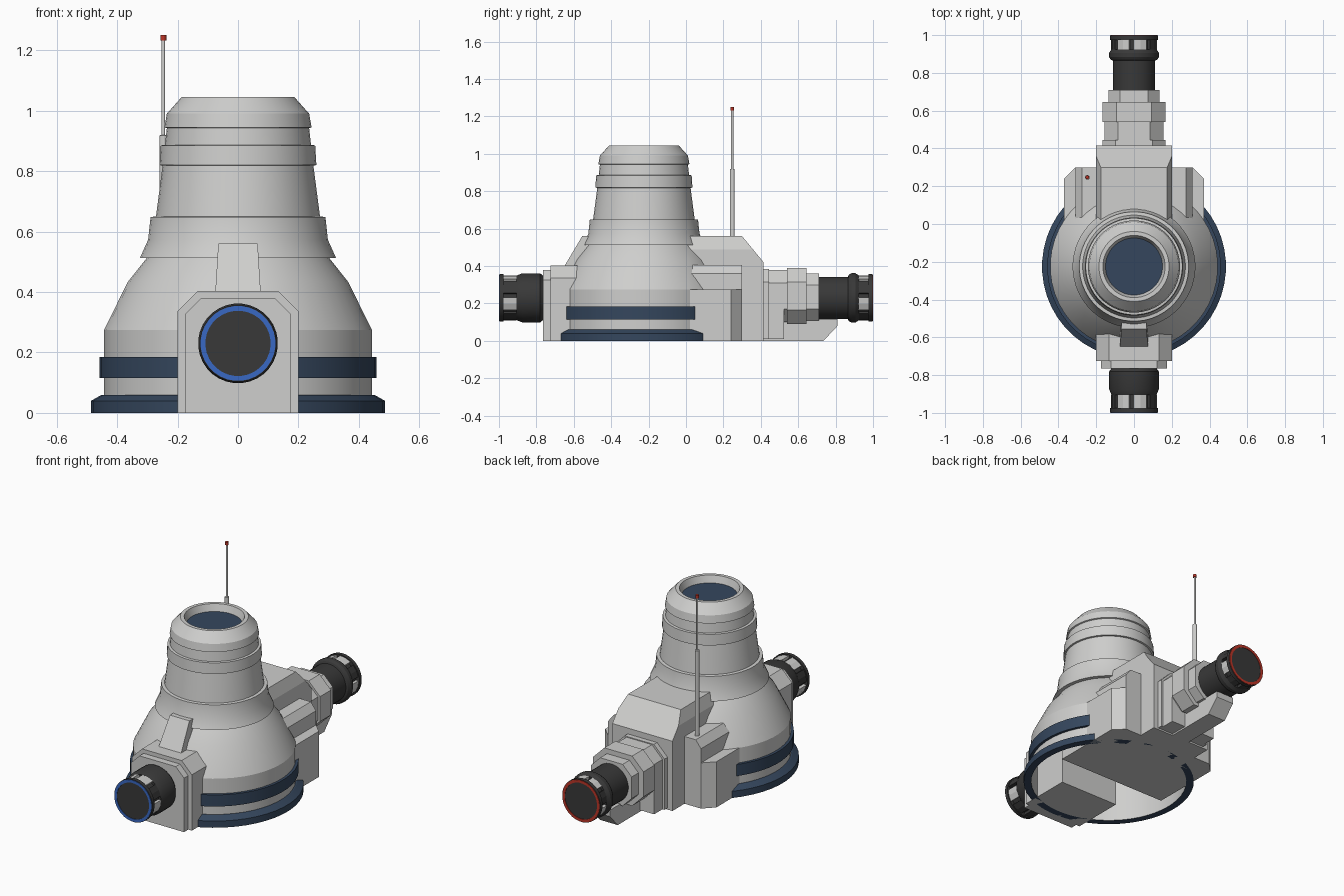
import bpy, bmesh, math
from mathutils import Vector

if "Cube" in bpy.data.objects:
    bpy.data.objects.remove(bpy.data.objects["Cube"])


def material(name, r, g, b):
    m = bpy.data.materials.new(name)
    m.diffuse_color = (r, g, b, 1)
    m.use_nodes = True
    m.node_tree.nodes["Principled BSDF"].inputs["Base Color"].default_value = m.diffuse_color
    return m


GREY = material("light_grey", 0.62, 0.62, 0.61)
NAVY = material("navy", 0.035, 0.062, 0.11)
DARK = material("charcoal", 0.04, 0.04, 0.04)
BLUE = material("blue", 0.04, 0.14, 0.55)
RED = material("red", 0.5, 0.035, 0.02)


def finish(name, bm, mat, smooth=False, normals=True):
    if normals:
        bmesh.ops.recalc_face_normals(bm, faces=bm.faces)
    me = bpy.data.meshes.new(name)
    bm.to_mesh(me)
    bm.free()
    ob = bpy.data.objects.new(name, me)
    bpy.context.collection.objects.link(ob)
    me.materials.append(mat)
    if smooth:
        bpy.ops.object.select_all(action='DESELECT')
        ob.select_set(True)
        bpy.context.view_layer.objects.active = ob
        bpy.ops.object.shade_smooth_by_angle(angle=math.radians(25))
    return ob


def lathe(name, prof, mat, centre, axis='Z', n=48):
    """Revolve (radius, height) points about an axis; radius 0 closes an end."""
    bm = bmesh.new()
    rings = []
    for r, h in prof:
        ring = []
        for i in range(n if r > 0 else 1):
            a = 2 * math.pi * (i + 0.5) / n
            u, v = r * math.cos(a), r * math.sin(a)
            p = (u, v, h) if axis == 'Z' else (u, h, v)
            ring.append(bm.verts.new(Vector(p) + Vector(centre)))
        rings.append(ring)
    for a, b in zip(rings, rings[1:]):
        for i in range(n):
            j = (i + 1) % n
            q = [a[i % len(a)], a[j % len(a)], b[j % len(b)], b[i % len(b)]]
            bm.faces.new(list(dict.fromkeys(q)))
    return finish(name, bm, mat, True)


def prism(name, pts, lo, hi, axis, mat=GREY):
    """Extrude a 2D outline along an axis: X uses (y,z), Y uses (x,z), Z uses (x,y)."""
    def pos(p, t):
        return {'X': (t, *p), 'Y': (p[0], t, p[1]), 'Z': (*p, t)}[axis]
    bm = bmesh.new()
    a = [bm.verts.new(pos(p, lo)) for p in pts]
    b = [bm.verts.new(pos(p, hi)) for p in pts]
    bm.faces.new(a)
    bm.faces.new(b)
    for i in range(len(pts)):
        j = (i + 1) % len(pts)
        bm.faces.new((a[i], a[j], b[j], b[i]))
    return finish(name, bm, mat)


def arch(hw, z0, z1, c, c0=0):
    """Box outline with chamfered top corners and optional bottom chamfers."""
    right = [(hw - c0, z0), (hw, z0 + c0)] if c0 else [(hw, z0)]
    right += [(hw, z1 - c), (hw - c, z1)]
    return right + [(-x, z) for x, z in reversed(right)]


# Tower: open-bottomed stepped shell with a recessed top
C = (0, -0.225, 0)
lathe("tower", [(.444, 0), (.444, .275), (.365, .434), (.302, .513), (.325, .513),
                (.298, .573), (.29, .648), (.272, .65), (.25, .818), (.26, .82),
                (.256, .885), (.242, .887), (.236, .942), (.244, .945), (.236, .99),
                (.186, 1.046), (.165, 1.046), (.151, 1.005)], GREY, C)
lathe("tower_vent", [(.152, 1.005), (0, 1.005)], NAVY, C)
lathe("base_ring", [(.444, 0), (.487, 0), (.487, .04), (.452, .06), (.444, .06)], NAVY, C)
lathe("tower_band", [(.444, .115), (.46, .115), (.46, .185), (.444, .185)], NAVY, C)

# Front inlet housing
prism("front_housing", arch(.2, 0, .404, .068), -.725, -.4, 'Y')
prism("front_plate", arch(.176, 0, .38, .055), -.765, -.725, 'Y')
wedge = prism("front_wedge", [(-.65, .36), (-.65, .40), (-.555, .56), (-.4, .56), (-.4, .36)],
              -.075, .075, 'X')
for v in wedge.data.vertices:
    if v.co.z > .5:
        v.co.x *= .87

# Back housing: central hood with sloping rear edge and leaning upper sides
hood = prism("back_hood", [(-.2, 0), (.415, 0), (.415, .42), (.3, .56), (-.2, .56)], -.2, .2, 'X')
bm = bmesh.new()
bm.from_mesh(hood.data)
for s in (1, -1):
    cut = bmesh.ops.bisect_plane(bm, geom=bm.verts[:] + bm.edges[:] + bm.faces[:],
                                 plane_co=(s * .2, 0, .49), plane_no=(s * .95, 0, .33),
                                 clear_outer=True)
    bmesh.ops.holes_fill(bm, edges=[e for e in bm.edges if e.is_boundary])
bmesh.ops.recalc_face_normals(bm, faces=bm.faces)
bm.to_mesh(hood.data)
bm.free()

# Side tanks beside the hood: wide lower block, narrower sloped upper block
for s, side in ((1, "right"), (-1, "left")):
    low = [(.1, -.2), (.37, -.2), (.37, .24), (.31, .3), (.1, .3)]
    prism(side + "_tank_lower", [(s * x, y) for x, y in low], 0, .275, 'Z')
    up = [(.1, .27), (.31, .27), (.31, .36), (.275, .405), (.1, .405)]
    prism(side + "_tank_upper", [(s * x, z) for x, z in up], -.05, .3, 'Y')

# Stepped rear connector and its foot
for i, (hw, z0, z1, y0, y1, c) in enumerate([(.168, .01, .385, .415, .445, .07),
                                            (.155, .01, .38, .445, .525, .07),
                                            (.168, .09, .39, .54, .645, .075),
                                            (.155, .1, .38, .525, .54, .07),
                                            (.135, .11, .36, .645, .71, .06)]):
    prism(f"rear_connector_{i + 1}", arch(hw, z0, z1, c, c if z0 > .05 else 0), y0, y1, 'Y')
prism("rear_foot", [(.415, 0), (.735, 0), (.81, .08), (.81, .118), (.7, .118), (.62, .16),
                    (.415, .16)], -.06, .06, 'X')

# Pipe couplings, front (blue) and back (red); distance is measured outward along y
Z = .23
for s, side, col in ((-1, "front", BLUE), (1, "back", RED)):
    if s < 0:
        prof = [(.12, .72), (.12, .765), (.132, .78), (.132, .875), (.12, .905), (.104, .905)]
    else:
        prof = [(.113, .68), (.113, .865), (.124, .87), (.133, .885), (.133, .905),
                (.12, .925), (.104, .925)]
    prof += [(.104, .975), (.127, .975), (.127, .997), (0, .997)]
    lathe(side + "_pipe", [(r, s * h) for r, h in prof], DARK, (0, 0, Z), 'Y', 32)
    lathe(side + "_seal_ring", [(r, s * h) for r, h in
                                ((.124, .996), (.124, 1), (.108, 1), (.108, .996))],
          col, (0, 0, Z), 'Y', 32)
    # Clips around the coupling, alternating light and dark
    for k in range(8):
        a0 = math.radians(45 * k + 12)
        arc = [a0 + math.radians(17 * t) for t in range(3)]
        pts = [(.121 * math.cos(a), Z + .121 * math.sin(a)) for a in arc]
        pts += [(.1 * math.cos(a), Z + .1 * math.sin(a)) for a in reversed(arc)]
        light = k in (1, 2, 4, 7)
        prism(f"{side}_clip_{k + 1}", pts, s * .905, s * .977, 'Y', GREY if light else DARK)

# Antenna on the left tank
A = (-.247, .247, 0)
lathe("antenna_mast", [(0, .4), (.013, .4), (.013, .918), (.006, .92), (.006, 1.24), (0, 1.24)],
      GREY, A, 'Z', 12)
lathe("antenna_tip", [(0, 1.232), (.01, 1.232), (.01, 1.25), (0, 1.25)], RED, A, 'Z', 12)
